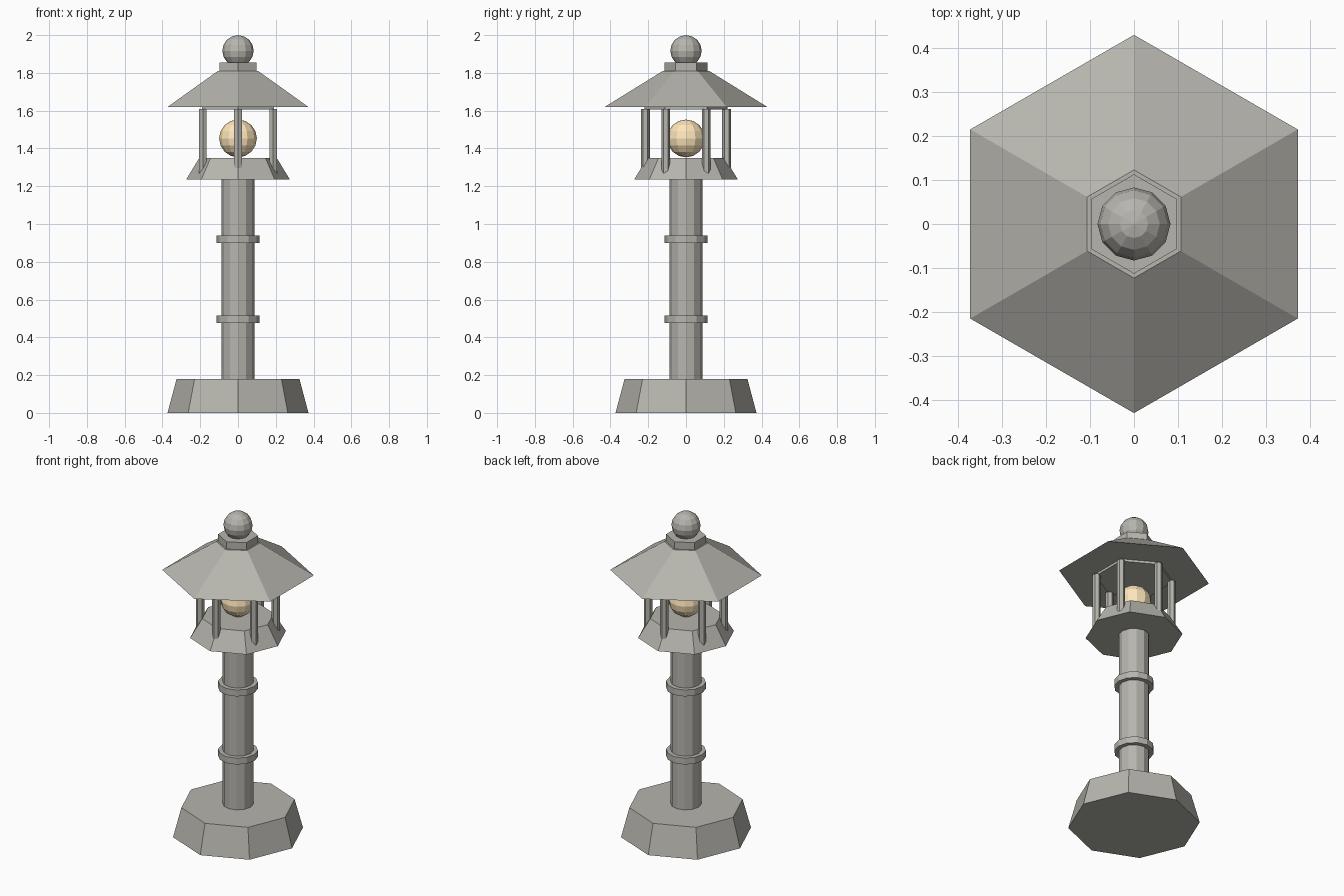
import bpy
from math import pi, sin, cos

if "Cube" in bpy.data.objects:
    bpy.data.objects.remove(bpy.data.objects["Cube"])


def material(name, rgb):
    m = bpy.data.materials.new(name)
    m.diffuse_color = (*rgb, 1)
    m.use_nodes = True
    m.node_tree.nodes["Principled BSDF"].inputs["Base Color"].default_value = m.diffuse_color
    return m


stone = material("stone", (0.47, 0.46, 0.42))
glow = material("warm_glow", (1.0, 0.8, 0.5))


def prism(name, sides, r_bottom, r_top, z0, z1, x=0, y=0):
    """Straight or tapered prism with a corner on the y axis."""
    bpy.ops.mesh.primitive_cone_add(vertices=sides, radius1=r_bottom, radius2=r_top,
                                    depth=z1 - z0, location=(x, y, (z0 + z1) / 2))
    ob = bpy.context.object
    ob.name = name
    ob.data.materials.append(stone)
    return ob


def ball(name, radius, z, mat):
    bpy.ops.mesh.primitive_uv_sphere_add(segments=12, ring_count=8, radius=radius,
                                         location=(0, 0, z))
    ob = bpy.context.object
    ob.name = name
    ob.data.materials.append(mat)
    return ob


# Foot and column with two collars
prism("base", 8, 0.373, 0.325, 0, 0.18)
prism("column", 12, 0.087, 0.087, 0.17, 1.24)
for i, z in enumerate((0.495, 0.92)):
    prism(f"collar_{i + 1}", 12, 0.113, 0.113, z - 0.02, z + 0.02)

# Lamp chamber: flared tray, six posts, ceiling plate and globe
prism("lamp_tray", 8, 0.275, 0.205, 1.235, 1.35)
for i in range(6):
    a = pi / 2 + i * pi / 3
    prism(f"post_{i + 1}", 6, 0.0235, 0.0235, 1.26, 1.61,
          0.215 * cos(a), 0.215 * sin(a))
prism("ceiling_plate", 6, 0.22, 0.22, 1.605, 1.63)
ball("lamp_globe", 0.1, 1.453, glow)

# Hexagonal roof, neck and finial
prism("roof", 6, 0.43, 0.123, 1.62, 1.81)
prism("roof_neck", 6, 0.113, 0.113, 1.80, 1.855)
ball("finial", 0.083, 1.917, stone)
